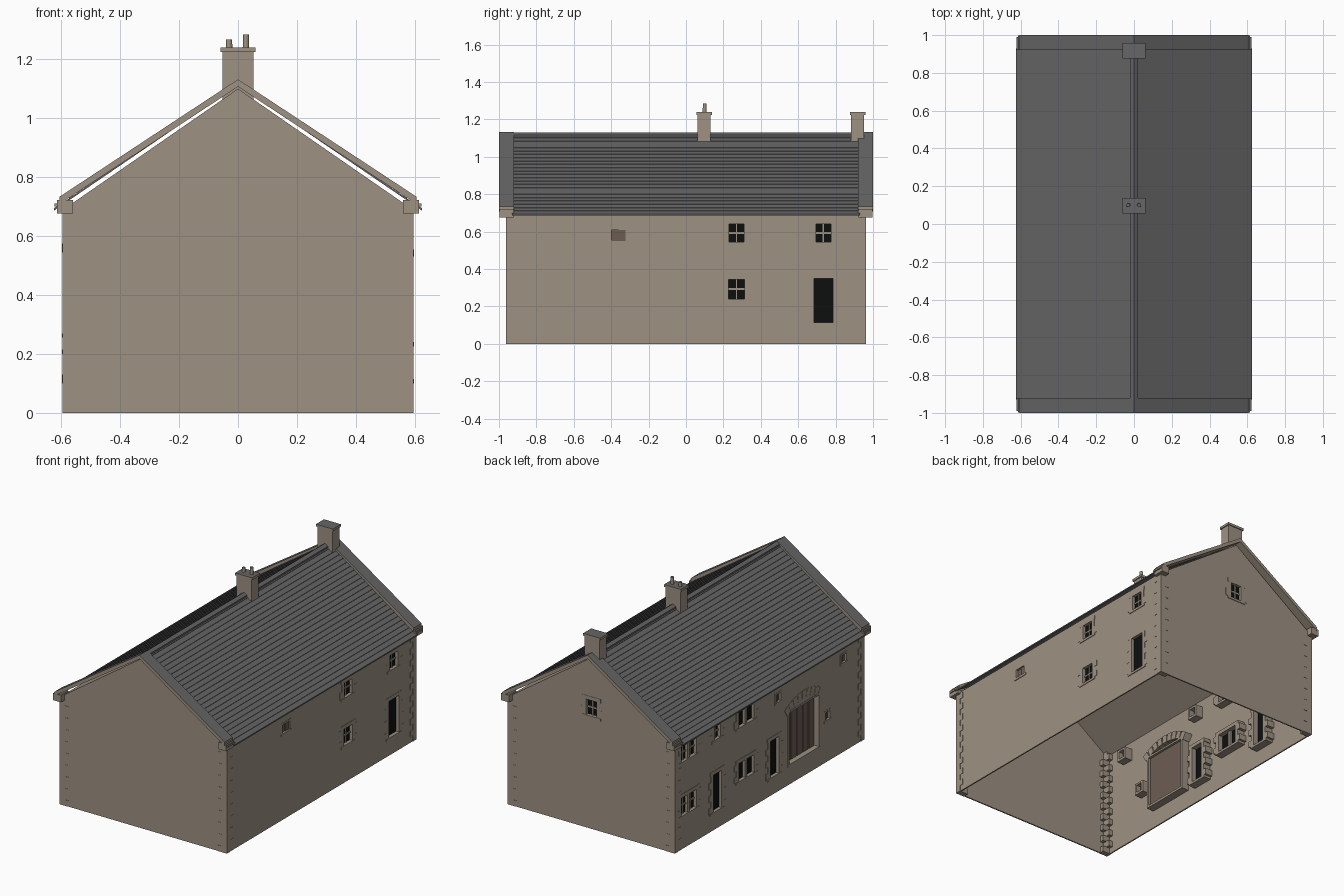
import bpy, bmesh, math
from mathutils import Matrix, Vector

cube = bpy.data.objects.get("Cube")
if cube:
    bpy.data.objects.remove(cube)

W, L, EAVE = 0.593, 0.96, 0.69      # wall half width, half length, eaves height
STONE, SLATE, BLACK, WOOD = range(4)


def material(name, rgb):
    m = bpy.data.materials.new(name)
    m.use_nodes = True
    m.diffuse_color = (*rgb, 1)
    m.node_tree.nodes["Principled BSDF"].inputs["Base Color"].default_value = (*rgb, 1)
    return m


MATS = [material("sandstone", (0.34, 0.285, 0.225)),
        material("slate_grey", (0.135, 0.132, 0.133)),
        material("black_glass", (0.004, 0.005, 0.005)),
        material("brown_wood", (0.15, 0.108, 0.088))]


def finish(bm, name, slate_tops=False):
    bmesh.ops.recalc_face_normals(bm, faces=bm.faces)
    if slate_tops:
        for f in bm.faces:
            if f.normal.z > 0.5:
                f.material_index = SLATE
    me = bpy.data.meshes.new(name)
    bm.to_mesh(me)
    bm.free()
    for m in MATS:
        me.materials.append(m)
    ob = bpy.data.objects.new(name, me)
    bpy.context.scene.collection.objects.link(ob)
    return ob


def box(bm, xs, ys, zs, mat=STONE, turn=None):
    lo, hi = Vector((min(xs), min(ys), min(zs))), Vector((max(xs), max(ys), max(zs)))
    m = Matrix.Translation((lo + hi) / 2) @ Matrix.Diagonal((*(hi - lo), 1))
    if turn:
        m = turn @ m
    for v in bmesh.ops.create_cube(bm, size=1, matrix=m)["verts"]:
        for f in v.link_faces:
            f.material_index = mat


def wall_box(bm, side, us, zs, ds, mat=STONE):
    # u runs along the wall, d is the distance out of its face
    if side == "back":
        box(bm, us, [L + d for d in ds], zs, mat)
    else:
        s = 1 if side == "left" else -1
        box(bm, [s * (W + d) for d in ds], us, zs, mat)


def prism(bm, pts, y0, y1, mat=STONE):
    base = bm.faces.new([bm.verts.new((x, y0, z)) for x, z in pts])
    base.material_index = mat
    new = bmesh.ops.extrude_face_region(bm, geom=[base])["geom"]
    verts = [g for g in new if isinstance(g, bmesh.types.BMVert)]
    bmesh.ops.translate(bm, verts=verts, vec=(0, y1 - y0, 0))
    for v in verts:
        for f in v.link_faces:
            f.material_index = mat


def chevron(half, apex, foot, thick):
    return [(-half, foot), (0, apex), (half, foot),
            (half, foot - thick), (0, apex - thick), (-half, foot - thick)]


# Openings: name, wall, centre, bottom, top, width, lights, bars, filling
openings = [
    ("left_upper_window", "left", 0.27, 0.545, 0.64, 0.08, 1, True, BLACK),
    ("left_end_window", "left", 0.735, 0.545, 0.64, 0.08, 1, True, BLACK),
    ("left_lower_window", "left", 0.27, 0.24, 0.345, 0.085, 1, True, BLACK),
    ("left_door", "left", 0.735, 0.115, 0.35, 0.1, 1, False, BLACK),
    ("left_vent", "left", -0.36, 0.555, 0.61, 0.075, 1, False, WOOD),
    ("gable_window", "back", 0, 0.725, 0.825, 0.075, 1, True, BLACK),
    ("right_small_window", "right", 0.53, 0.575, 0.66, 0.06, 1, True, BLACK),
    ("right_end_door", "right", 0.53, 0.115, 0.355, 0.085, 1, False, BLACK),
    ("right_middle_door", "right", -0.05, 0.115, 0.35, 0.085, 1, False, BLACK),
    ("barn_door", "right", -0.35, 0.13, 0.46, 0.3, 0, False, WOOD)]
for u, bars in ((0.82, True), (0.235, False)):
    openings += [("right_lower_window", "right", u, 0.215, 0.33, 0.155, 2, bars, BLACK),
                 ("right_upper_window", "right", u, 0.56, 0.66, 0.155, 2, bars, BLACK)]
for u, z in ((-0.09, 0.6), (-0.59, 0.295), (-0.755, 0.6)):
    openings.append(("right_vent", "right", u, z - 0.025, z + 0.025, 0.045, 1, False, WOOD))

# Wall shell, open underneath, with the openings cut through
bm = bmesh.new()
prism(bm, [(-W, 0), (-W, EAVE), (0, 1.1), (W, EAVE), (W, 0)], -L, L)
bmesh.ops.recalc_face_normals(bm, faces=bm.faces)
bmesh.ops.delete(bm, geom=[f for f in bm.faces if f.normal.z < -0.9], context="FACES_ONLY")
shell = bpy.data.meshes.new("shell")
bm.to_mesh(shell)
bm.free()
for m in MATS:
    shell.materials.append(m)
walls = bpy.data.objects.new("walls", shell)
bpy.context.scene.collection.objects.link(walls)
bm = bmesh.new()
for _, side, u, z0, z1, w, *_ in openings:
    wall_box(bm, side, (u - w / 2, u + w / 2), (z0, z1), (-0.05, 0.05))
cutter = finish(bm, "opening_cutter")
cutter.hide_render = True
solid = walls.modifiers.new("thickness", "SOLIDIFY")
solid.thickness, solid.offset = 0.012, -1
cut = walls.modifiers.new("openings", "BOOLEAN")
cut.object, cut.operation, cut.solver = cutter, "DIFFERENCE", "EXACT"
bpy.context.view_layer.update()
cut_mesh = bpy.data.meshes.new_from_object(walls.evaluated_get(bpy.context.evaluated_depsgraph_get()))
walls.modifiers.clear()
walls.data = cut_mesh
bpy.data.objects.remove(cutter)

# Stone surrounds, glazing and door leaves
IN, OUT = -0.06, 0.002
for name, side, u, z0, z1, w, lights, bars, fill in openings:
    bm = bmesh.new()
    a, b, h = u - w / 2, u + w / 2, z1 - z0
    barn, vent = name == "barn_door", name.endswith("vent")
    n = max(2, round(h / 0.04))
    for i in range(n):
        j = 0.015 if barn or vent else (0.045, 0.025)[i % 2]
        zs = (z0 + h * i / n, z0 + h * (i + 1) / n)
        wall_box(bm, side, (a - j, a), zs, (IN, OUT))
        wall_box(bm, side, (b, b + j), zs, (IN, OUT))
    e = 0.015 if barn or vent else 0.03
    wall_box(bm, side, (a - e, b + e), (z1, z1 + e * 0.8), (IN, OUT))
    wall_box(bm, side, (a - e, b + e), (z0 - 0.015, z0), (IN, 0.004))
    if barn:
        # vertical boards on a backing, under a ring of arch stones
        wall_box(bm, side, (a, b), (z0, z1), (-0.045, -0.038), WOOD)
        for i in range(5):
            p = a + w * i / 5
            wall_box(bm, side, (p + 0.003, p + w / 5 - 0.003), (z0, z1), (-0.04, -0.03), WOOD)
        for i in range(9):
            turn = (Matrix.Translation((0, u, 0.195))
                    @ Matrix.Rotation((i - 4) * 0.135, 4, "X"))
            box(bm, (-W - OUT, -W - IN), (-0.019, 0.019), (0.305, 0.355), STONE, turn)
    else:
        wall_box(bm, side, (a, b), (z0, z1), (-0.026, -0.012 if vent else -0.018), fill)
    if vent:
        wall_box(bm, side, (u, b), (z0, z1), (-0.012, -0.006), WOOD)
    for i in range(1, lights):
        c = a + w * i / lights
        wall_box(bm, side, (c - 0.01, c + 0.01), (z0, z1), (-0.04, -0.002))
    if bars:
        zc = z0 + h / 2
        wall_box(bm, side, (a, b), (zc - 0.005, zc + 0.005), (-0.03, -0.012))
        for i in range(lights):
            c = a + w * (i + 0.5) / lights
            wall_box(bm, side, (c - 0.004, c + 0.004), (z0, z1), (-0.03, -0.012))
    finish(bm, name)

# Alternating corner stones
bm = bmesh.new()
COURSES = 18
for sx in (-1, 1):
    for sy in (-1, 1):
        for i in range(COURSES):
            lx, ly = ((0.06, 0.035), (0.035, 0.06))[i % 2]
            zs = (0.68 * i / COURSES, 0.68 * (i + 1) / COURSES)
            box(bm, (sx * (W + OUT), sx * (W - lx)), (sy * (L + OUT), sy * (L - ly)), zs)
finish(bm, "corner_stones")

# Slate roof in shallow lapped courses
ROWS, HALF, APEX, FOOT = 24, 0.625, 1.118, 0.692
slope = []
for i in range(ROWS):
    for t, lift in ((i, 0), (i + 1, 0.0025)):
        slope.append((HALF * t / ROWS, APEX + (FOOT - APEX) * t / ROWS + lift))
under = [(HALF, FOOT - 0.006), (0, APEX - 0.006), (-HALF, FOOT - 0.006)]
bm = bmesh.new()
prism(bm, slope + under + [(-x, z) for x, z in reversed(slope[1:])], -0.93, 0.93, SLATE)
finish(bm, "slate_roof")
bm = bmesh.new()
prism(bm, chevron(0.02, 1.13, 1.117, 0.012), -0.92, 0.92, SLATE)
finish(bm, "ridge_tiles")

# Gable copings with kneeler stones
for label, s in (("front", -1), ("back", 1)):
    bm = bmesh.new()
    prism(bm, chevron(0.605, 1.132, 0.734, 0.025), s * 0.92, s * 1.0)
    for sx in (-1, 1):
        box(bm, (sx * 0.56, sx * 0.615), (s * 0.922, s * 0.998), (0.677, 0.722))
        box(bm, (sx * 0.575, sx * 0.622), (s * 0.92, s * 0.99), (0.7, 0.71))
    finish(bm, label + "_gable_coping", True)

# Chimneys and pots
for label, y in (("middle", 0.097), ("back", 0.918)):
    bm = bmesh.new()
    box(bm, (-0.053, 0.053), (y - 0.035, y + 0.035), (1.06, 1.228))
    box(bm, (-0.06, 0.06), (y - 0.041, y + 0.041), (1.225, 1.24))
    finish(bm, label + "_chimney", True)
bm = bmesh.new()
for x, top in ((-0.03, 1.267), (0.027, 1.284)):
    bmesh.ops.create_cone(bm, cap_ends=True, segments=12, radius1=0.011, radius2=0.01,
                          depth=top - 1.235,
                          matrix=Matrix.Translation((x, 0.1, (top + 1.235) / 2)))
finish(bm, "chimney_pots", True)
